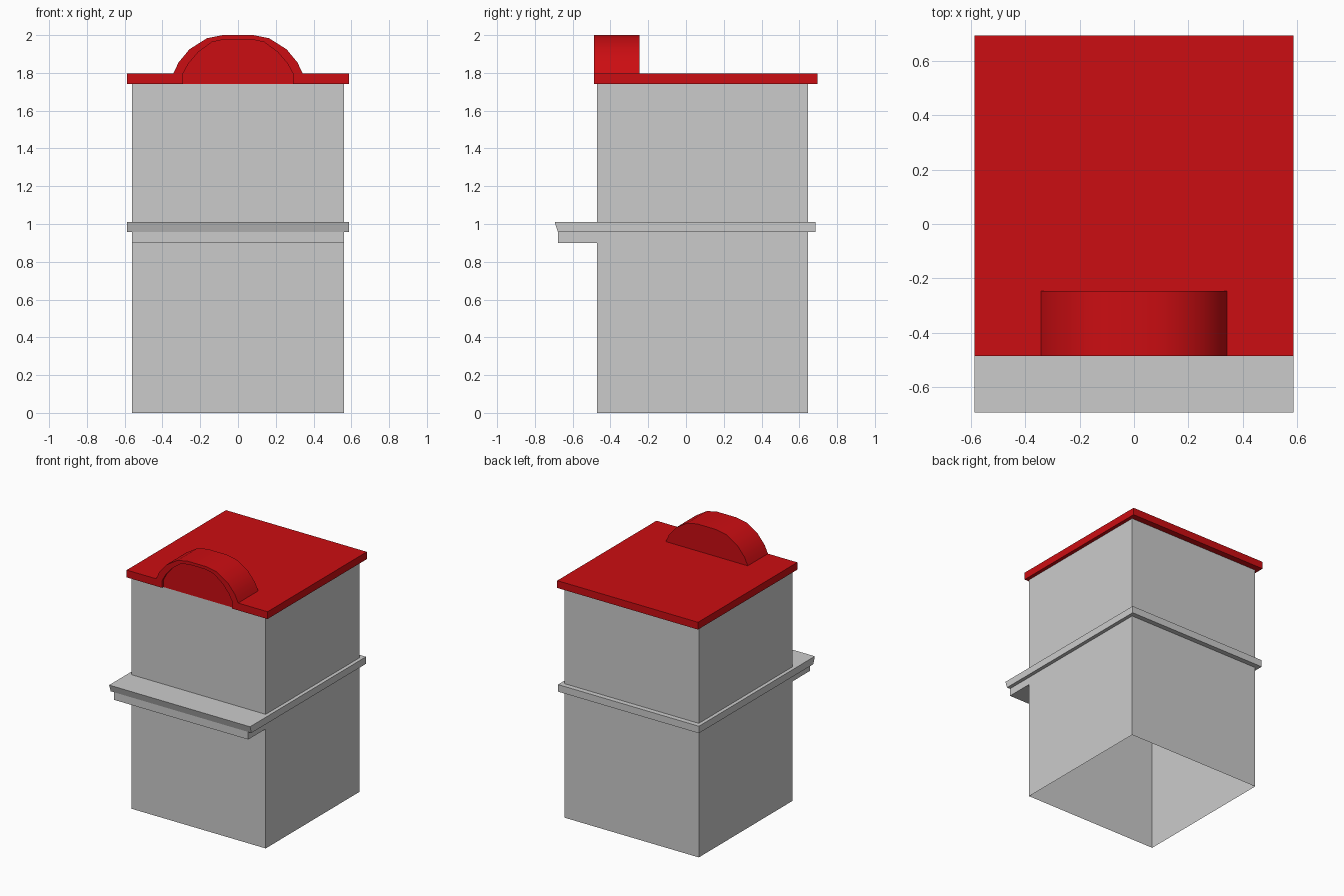
import bpy, bmesh

if "Cube" in bpy.data.objects:
    bpy.data.objects.remove(bpy.data.objects["Cube"])

red = bpy.data.materials.new("red")
red.diffuse_color = (0.6, 0.004, 0.006, 1)
red.use_nodes = True
red.node_tree.nodes["Principled BSDF"].inputs["Base Color"].default_value = red.diffuse_color


def make_object(name, bm, mat=None):
    mesh = bpy.data.meshes.new(name)
    bm.to_mesh(mesh)
    bm.free()
    obj = bpy.data.objects.new(name, mesh)
    bpy.context.collection.objects.link(obj)
    if mat:
        mesh.materials.append(mat)
    return obj


def stack(name, rings, cap_bottom=False, cap_top=False, mat=None):
    """Bridge rectangles given as (half width, front y, back y, z)."""
    bm = bmesh.new()
    loops = [[bm.verts.new(p) for p in ((-w, f, z), (w, f, z), (w, b, z), (-w, b, z))]
             for w, f, b, z in rings]
    for lo, hi in zip(loops, loops[1:]):
        for i in range(4):
            j = (i + 1) % 4
            bm.faces.new((lo[i], lo[j], hi[j], hi[i]))
    if cap_bottom:
        bm.faces.new(loops[0][::-1])
    if cap_top:
        bm.faces.new(loops[-1])
    return make_object(name, bm, mat)


def arch(name, half, y0, y1):
    """Extrude a mirrored x-z arch profile from y0 to y1."""
    profile = half + [(-x, z) for x, z in reversed(half)]
    bm = bmesh.new()
    face = bm.faces.new([bm.verts.new((x, y0, z)) for x, z in profile])
    new = bmesh.ops.extrude_face_region(bm, geom=[face])["geom"]
    bmesh.ops.translate(bm, vec=(0, y1 - y0, 0),
                        verts=[v for v in new if isinstance(v, bmesh.types.BMVert)])
    bmesh.ops.recalc_face_normals(bm, faces=bm.faces)
    return make_object(name, bm, red)


def boolean(obj, tool, operation):
    mod = obj.modifiers.new(operation, 'BOOLEAN')
    mod.operation, mod.solver, mod.object = operation, 'EXACT', tool
    bpy.context.view_layer.objects.active = obj
    bpy.ops.object.modifier_apply(modifier=mod.name)
    bpy.data.objects.remove(tool)


# Open-bottomed walls, below and above the ledge
wall = (0.56, -0.47, 0.647)
stack("lower_walls", [(*wall, 0), (*wall, 0.957)])
stack("upper_walls", [(*wall, 1.01), (*wall, 1.745)])

# Ledge around the building, deep at the front with a slanted edge
stack("ledge", [(*wall, 0.957), (0.587, -0.678, 0.685, 0.957),
                (0.587, -0.695, 0.685, 1.01), (*wall, 1.01)])

# Beam under the front of the ledge
stack("front_beam", [(0.56, -0.678, -0.47, 0.90), (0.56, -0.678, -0.47, 0.957)],
      cap_bottom=True)

# Flat roof slab
slab = (0.587, -0.487, 0.695)
roof = stack("roof", [(*slab, 1.742), (*slab, 1.797)], True, True, red)

# Rounded gable on the roof, with a shallow recessed panel in its front
gable = arch("gable", [(-0.342, 1.76), (-0.342, 1.797), (-0.315, 1.855), (-0.257, 1.925),
                       (-0.165, 1.983), (-0.08, 2.0)], -0.487, -0.247)
boolean(roof, gable, 'UNION')
recess = arch("recess_cutter", [(-0.292, 1.70), (-0.292, 1.795), (-0.262, 1.85), (-0.21, 1.91),
                                (-0.138, 1.963), (-0.07, 1.978)], -0.55, -0.471)
boolean(roof, recess, 'DIFFERENCE')

bpy.ops.object.select_all(action='DESELECT')
roof.select_set(True)
bpy.context.view_layer.objects.active = roof
bpy.ops.object.shade_smooth_by_angle(angle=0.75)
